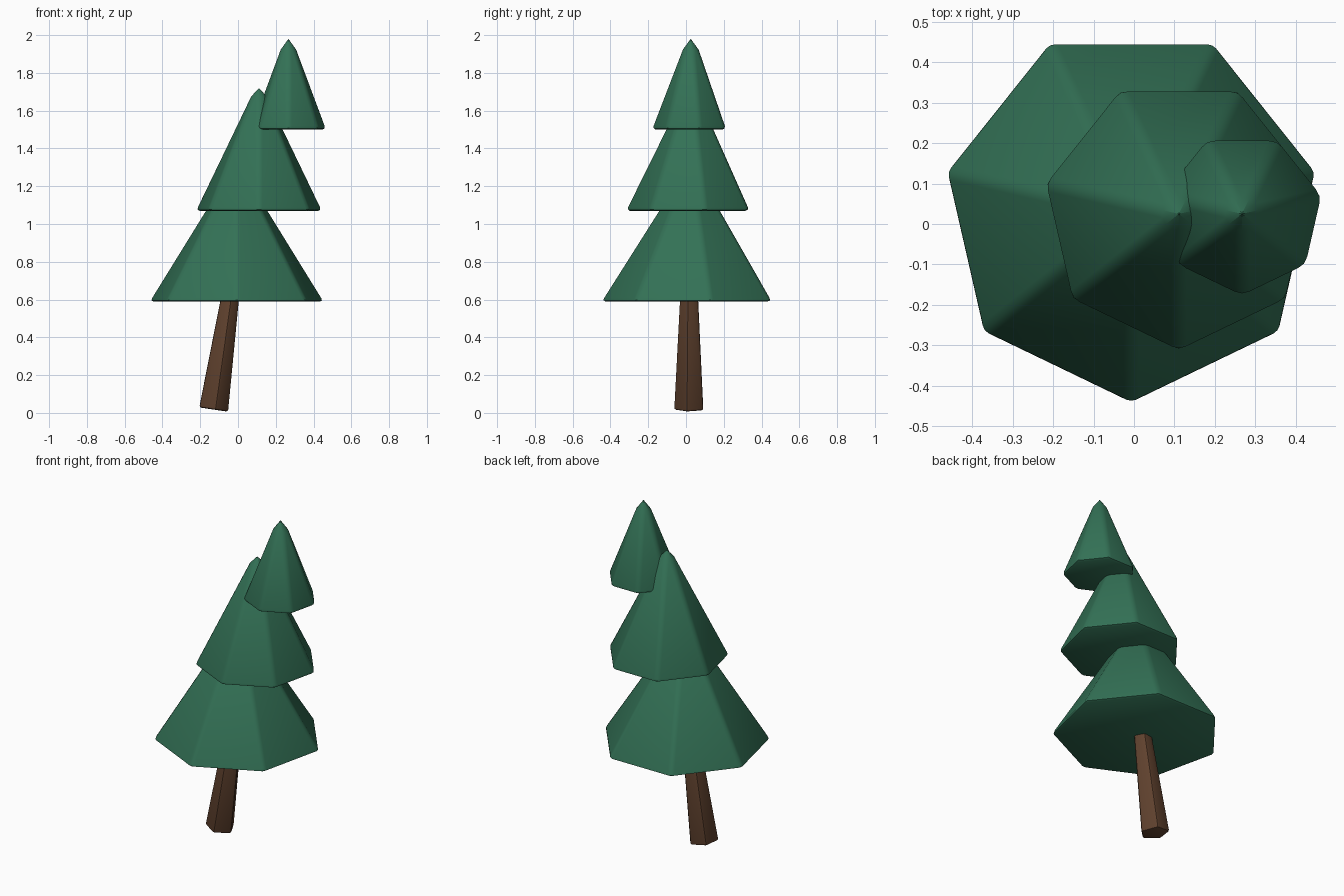
import bpy
import math
from mathutils import Matrix

cube = bpy.data.objects.get("Cube")
if cube:
    bpy.data.objects.remove(cube, do_unlink=True)


def material(name, color):
    m = bpy.data.materials.new(name)
    m.use_nodes = True
    m.diffuse_color = color
    bsdf = next(n for n in m.node_tree.nodes if n.type == 'BSDF_PRINCIPLED')
    bsdf.inputs["Base Color"].default_value = color
    bsdf.inputs["Roughness"].default_value = 0.8
    return m


def tapered(name, sides, r_base, r_top, height, base, turn, lean, bevel, mat):
    """Low-poly cone standing on base, turned about its axis, leaned towards +x."""
    bpy.ops.mesh.primitive_cone_add(vertices=sides, radius1=r_base, radius2=r_top,
                                    depth=height)
    ob = bpy.context.object
    ob.name = name
    ob.data.transform(Matrix.Rotation(math.radians(turn), 4, 'Z')
                      @ Matrix.Translation((0, 0, height / 2)))
    ob.location = base
    ob.rotation_euler.y = math.radians(lean)
    ob.data.materials.append(mat)
    # Soft rounded edges
    mod = ob.modifiers.new("soft_edges", 'BEVEL')
    mod.width = bevel
    mod.segments = 2
    mod.limit_method = 'ANGLE'
    mod.angle_limit = math.radians(20)
    bpy.ops.object.modifier_apply(modifier=mod.name)
    bpy.ops.object.shade_smooth_by_angle(angle=math.radians(35))
    return ob


green = material("pine_green", (0.033, 0.165, 0.092, 1))
brown = material("bark_brown", (0.115, 0.053, 0.027, 1))

# Leaning five-sided trunk
tapered("trunk", 5, 0.085, 0.043, 0.8, (-0.132, 0.018, 0.018), -27, 8.5, 0.012, brown)

# Three foliage tiers, stepping sideways as they rise
for name, radius, height, x, z in (
        ("lower_foliage", 0.475, 0.75, -0.007, 0.59),
        ("middle_foliage", 0.345, 0.70, 0.111, 1.07),
        ("top_foliage", 0.208, 0.545, 0.267, 1.50)):
    tapered(name, 7, radius, 0, height, (x, 0.025, z), 180, 0, 0.02, green)
